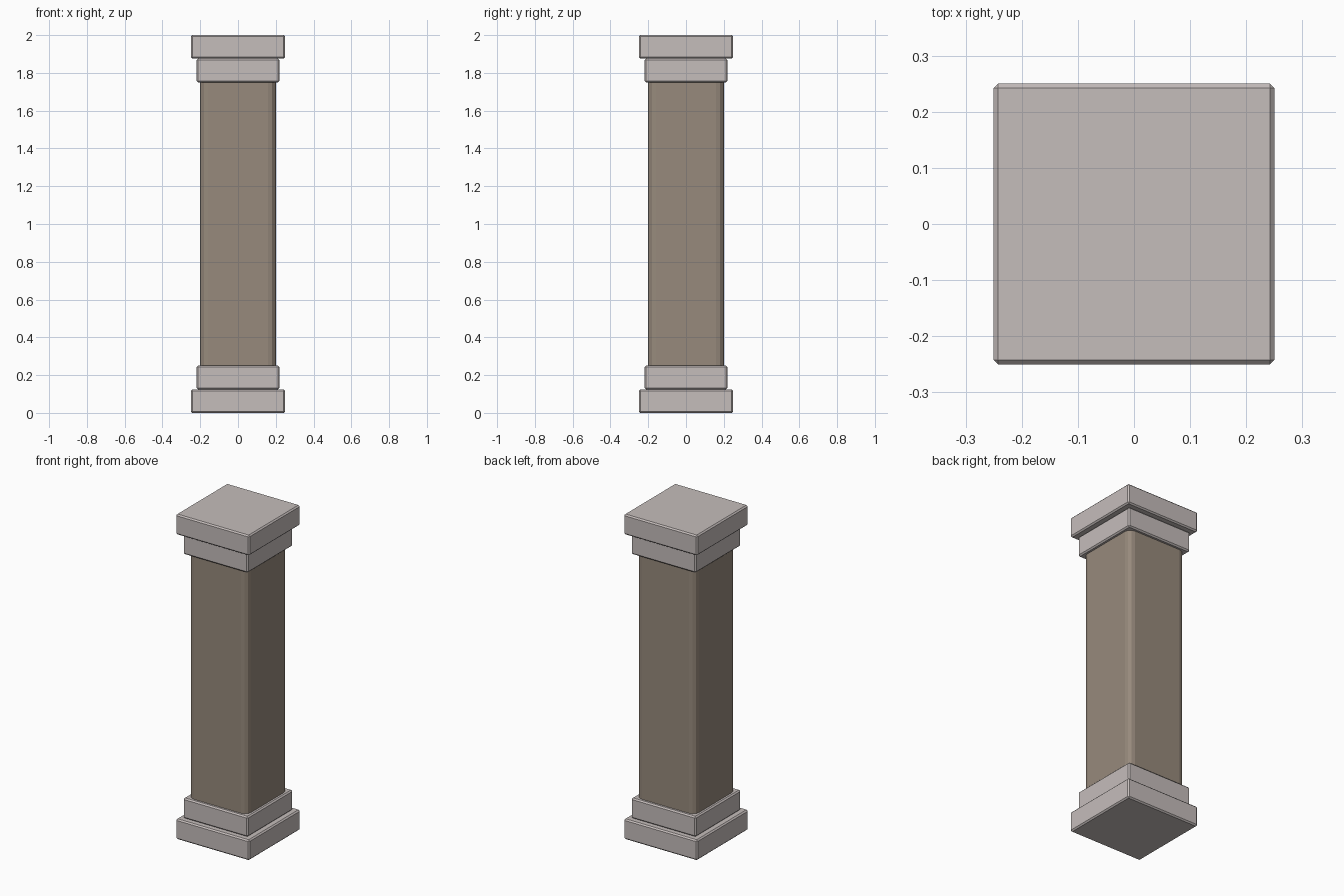
import bpy
import bmesh

if "Cube" in bpy.data.objects:
    bpy.data.objects.remove(bpy.data.objects["Cube"])


def material(name, rgb):
    m = bpy.data.materials.new(name)
    m.diffuse_color = (*rgb, 1.0)
    m.use_nodes = True
    m.node_tree.nodes["Principled BSDF"].inputs["Base Color"].default_value = m.diffuse_color
    return m


trim = material("pale stone", (0.558, 0.508, 0.497))
body = material("brown stone", (0.309, 0.254, 0.202))


def block(name, half, z0, z1, mat, bevel, segments=1, vertical_only=False):
    """Square block between two heights with chamfered or rounded edges."""
    bm = bmesh.new()
    bmesh.ops.create_cube(bm, size=1.0)
    for v in bm.verts:
        v.co.x *= 2 * half
        v.co.y *= 2 * half
        v.co.z = z1 if v.co.z > 0 else z0
    edges = [e for e in bm.edges
             if not vertical_only or abs(e.verts[0].co.z - e.verts[1].co.z) > 0.01]
    bmesh.ops.bevel(bm, geom=edges, offset=bevel, segments=segments,
                    profile=0.5, affect='EDGES')
    me = bpy.data.meshes.new(name)
    bm.to_mesh(me)
    bm.free()
    me.materials.append(mat)
    ob = bpy.data.objects.new(name, me)
    bpy.context.collection.objects.link(ob)
    return ob


# Stepped base and matching stepped capital
block("base_lower", 0.25, 0.0, 0.125, trim, 0.008)
block("base_upper", 0.22, 0.125, 0.25, trim, 0.008)
block("capital_lower", 0.22, 1.75, 1.875, trim, 0.008)
block("capital_upper", 0.25, 1.875, 2.0, trim, 0.008)

# Shaft with rounded corners
block("shaft", 0.20, 0.245, 1.755, body, 0.04, 3, True)
